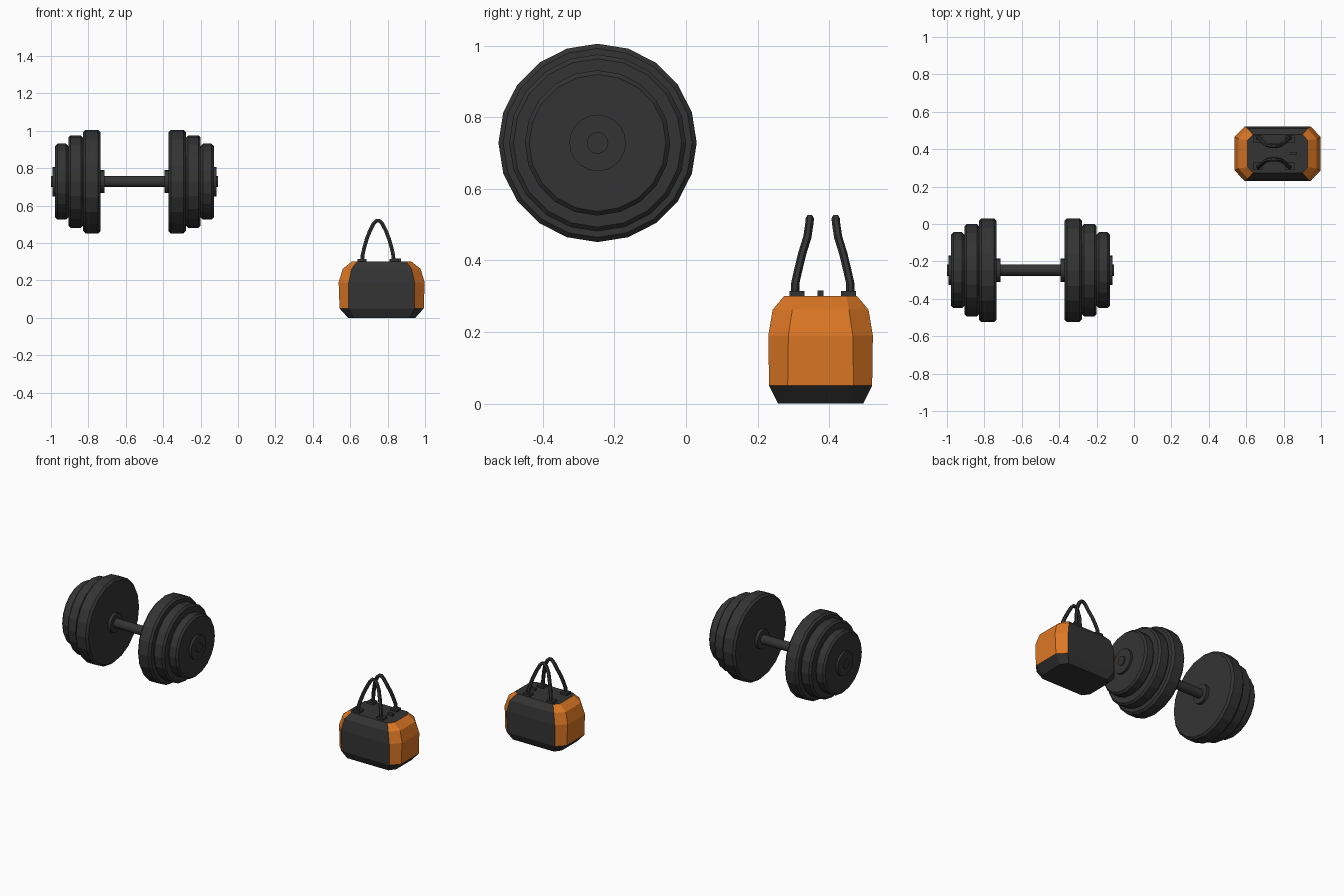
import bpy, bmesh, math
from mathutils import Vector

if "Cube" in bpy.data.objects:
    bpy.data.objects.remove(bpy.data.objects["Cube"])


def material(name, colour):
    m = bpy.data.materials.new(name)
    m.diffuse_color = (*colour, 1)
    m.use_nodes = True
    m.node_tree.nodes["Principled BSDF"].inputs["Base Color"].default_value = m.diffuse_color
    return m


BLACK = material("charcoal black", (0.034, 0.034, 0.034))
ORANGE = material("bag orange", (0.72, 0.185, 0.018))


def finish(name, bm, *mats):
    bmesh.ops.recalc_face_normals(bm, faces=bm.faces)
    mesh = bpy.data.meshes.new(name)
    bm.to_mesh(mesh)
    bm.free()
    for m in mats:
        mesh.materials.append(m)
    ob = bpy.data.objects.new(name, mesh)
    bpy.context.collection.objects.link(ob)
    return ob


def loft(bm, rings):
    """Join equal-length point rings with quads and cap both ends."""
    loops = [[bm.verts.new(p) for p in r] for r in rings]
    n = len(loops[0])
    for a, b in zip(loops, loops[1:]):
        for i in range(n):
            j = (i + 1) % n
            bm.faces.new((a[i], a[j], b[j], b[i]))
    bm.faces.new(loops[0])
    bm.faces.new(loops[-1])


# ---------------- dumbbell: discs turned about an x axis ----------------
AX, AY, AZ = -0.5535, -0.247, 0.728


def disc(name, x0, x1, radius, bevel=0.0, sides=20):
    prof = [(x0, radius), (x1, radius)]
    if bevel:
        prof = [(x0, radius - bevel), (x0 + bevel, radius),
                (x1 - bevel, radius), (x1, radius - bevel)]
    bm = bmesh.new()
    steps = [2 * math.pi * i / sides for i in range(sides)]
    loft(bm, [[(AX + x, AY + r * math.cos(t), AZ + r * math.sin(t)) for t in steps]
              for x, r in prof])
    return finish(name, bm, BLACK)


disc("bar", -0.4465, 0.4465, 0.030)
# part, inner and outer distance from the middle, radius, bevel
weights = [("inner_collar", 0.161, 0.185, 0.062, 0.0),
           ("large_plate", 0.181, 0.275, 0.277, 0.013),
           ("medium_plate", 0.275, 0.354, 0.247, 0.012),
           ("small_plate", 0.354, 0.424, 0.203, 0.012),
           ("outer_collar", 0.42, 0.439, 0.079, 0.0)]
for side, s in (("left", -1), ("right", 1)):
    for part, a, b, r, bev in weights:
        x0, x1 = sorted((s * a, s * b))
        disc(f"{part}_{side}", x0, x1, r, bev)

# ---------------- bag body: stacked chamfered rectangles ----------------
BX, BY = 0.768, 0.376


def chamfered(hx, hy, fx, fy, z):
    """Octagon: hx, hy half extents; fx, fy half lengths of the straight edges."""
    pts = [(fx, -hy), (hx, -fy), (hx, fy), (fx, hy),
           (-fx, hy), (-hx, fy), (-hx, -fy), (-fx, -hy)]
    return [(BX + x, BY + y, z) for x, y in pts]


bm = bmesh.new()
loft(bm, [chamfered(*r) for r in [
    (0.180, 0.119, 0.150, 0.080, 0.000),
    (0.225, 0.144, 0.176, 0.092, 0.050),
    (0.230, 0.146, 0.176, 0.090, 0.190),
    (0.208, 0.134, 0.160, 0.079, 0.262),
    (0.160, 0.102, 0.132, 0.072, 0.300)]])
bm.normal_update()
bmesh.ops.recalc_face_normals(bm, faces=bm.faces)
for f in bm.faces:
    # ends and corners above the base are orange; panels, top and base black
    is_side = abs(f.normal.x) > 0.2 and f.calc_center_median().z > 0.05
    f.material_index = 1 if is_side else 0
finish("bag_body", bm, BLACK, ORANGE)


def box(name, centre, size):
    bm = bmesh.new()
    bmesh.ops.create_cube(bm, size=1)
    bmesh.ops.scale(bm, vec=size, verts=bm.verts)
    bmesh.ops.translate(bm, vec=centre, verts=bm.verts)
    return finish(name, bm, BLACK)


# ---------------- bag handles, their pads and the zip pull ----------------
HX, HY = 0.748, 0.382
half_path = [(-0.084, 0.077, 0.300), (-0.082, 0.077, 0.335), (-0.073, 0.068, 0.375),
             (-0.060, 0.057, 0.420), (-0.043, 0.043, 0.465), (-0.022, 0.037, 0.505),
             (-0.008, 0.036, 0.518)]
path = half_path + [(-x, y, z) for x, y, z in reversed(half_path)]
for side, s in (("front", -1), ("back", 1)):
    pts = [Vector((HX + x, HY + s * y, z)) for x, y, z in path]
    # sweep a six-sided section along the path
    rings = []
    for i, p in enumerate(pts):
        t = (pts[min(i + 1, len(pts) - 1)] - pts[max(i - 1, 0)]).normalized()
        u = (Vector((0, 1, 0)) - t * t.y).normalized()
        v = t.cross(u)
        rings.append([p + 0.0115 * (u * math.cos(a) + v * math.sin(a))
                      for a in (math.pi * k / 3 for k in range(6))])
    bm = bmesh.new()
    loft(bm, rings)
    finish(f"handle_{side}", bm, BLACK)
    for end, e in (("left", -1), ("right", 1)):
        box(f"handle_pad_{side}_{end}", (HX + e * 0.086, HY + s * 0.072, 0.306),
            (0.048, 0.042, 0.016))

box("zip_pull", (0.853, 0.376, 0.307), (0.038, 0.016, 0.018))
